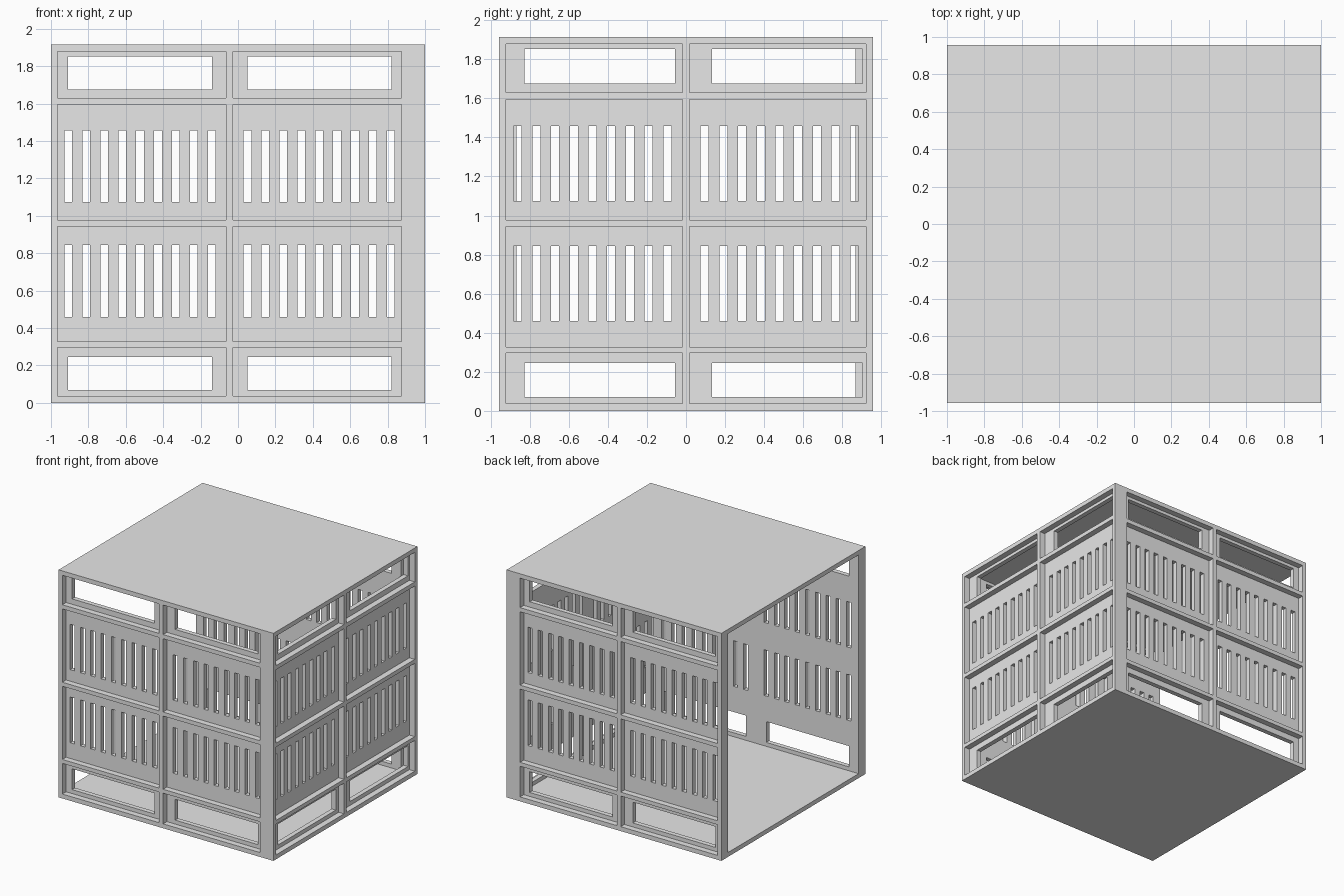
import bpy
import bmesh
from math import pi
from mathutils import Matrix, Vector

cube = bpy.data.objects.get("Cube")
if cube:
    bpy.data.objects.remove(cube, do_unlink=True)

grey = bpy.data.materials.new("plain grey")
grey.use_nodes = True
grey.diffuse_color = (0.8, 0.8, 0.8, 1)
grey.node_tree.nodes["Principled BSDF"].inputs["Base Color"].default_value = (0.8, 0.8, 0.8, 1)

SIZE = 1.915          # height and depth of the box
HALF = SIZE / 2
SLAB = 0.037          # floor, roof and rail thickness
FRAME, PANEL = 0.05, 0.04   # depth of the raised frame and of the sheet behind it
WALL = FRAME + PANEL
WINDOW_ROWS = [(0.07, 0.245), (1.675, 1.852)]
SLOT_ROWS = [(0.46, 0.845), (1.075, 1.457)]
PANEL_ROWS = [(SLAB, 0.295), (0.328, 0.944), (0.978, 1.595), (1.63, SIZE - SLAB)]


def finish(bm, name):
    bmesh.ops.recalc_face_normals(bm, faces=bm.faces)
    mesh = bpy.data.meshes.new(name)
    bm.to_mesh(mesh)
    bm.free()
    mesh.materials.append(grey)
    obj = bpy.data.objects.new(name, mesh)
    bpy.context.collection.objects.link(obj)


def sheet(name, half, holes, front, depth, place):
    """Upright sheet pierced by rectangular holes (u0, u1, v0, v1), front facing -y."""
    us = sorted({round(u, 4) for h in holes for u in h[:2]} | {-half, half})
    vs = sorted({round(v, 4) for h in holes for v in h[2:]} | {SLAB, SIZE - SLAB})
    bm = bmesh.new()
    grid = [[bm.verts.new((u, front, v)) for v in vs] for u in us]
    for i in range(len(us) - 1):
        for j in range(len(vs) - 1):
            u, v = (us[i] + us[i + 1]) / 2, (vs[j] + vs[j + 1]) / 2
            if not any(a < u < b and c < v < d for a, b, c, d in holes):
                bm.faces.new((grid[i][j], grid[i + 1][j], grid[i + 1][j + 1], grid[i][j + 1]))
    result = bmesh.ops.extrude_face_region(bm, geom=bm.faces[:])
    moved = [g for g in result["geom"] if isinstance(g, bmesh.types.BMVert)]
    bmesh.ops.translate(bm, verts=moved, vec=(0, depth, 0))
    bmesh.ops.delete(bm, geom=[v for v in bm.verts if not v.link_faces], context="VERTS")
    bmesh.ops.transform(bm, matrix=place, verts=bm.verts)
    finish(bm, name)


def wall(name, half, window_shift, place):
    # Raised frame: border, centre post and rails
    post = 0.018
    inner = half - 0.035
    bays = [(a, b, *row) for row in PANEL_ROWS for a, b in ((-inner, -post), (post, inner))]
    sheet(name + "_frame", half, bays, 0, FRAME, place)

    # Recessed sheet: open windows and rows of vertical slots
    holes = []
    for side in (-1, 1):
        a, b = sorted((side * 0.095, side * 0.865))
        holes += [(a + window_shift, b + window_shift, *row) for row in WINDOW_ROWS]
        for k in range(9):
            start = 0.075 + 0.0958 * k
            a, b = sorted((side * start, side * (start + 0.041)))
            holes += [(a, b, *row) for row in SLOT_ROWS]
    sheet(name + "_slotted_panel", half, holes, FRAME, PANEL, place)


def slab(name, z):
    bm = bmesh.new()
    bmesh.ops.create_cube(bm, size=1)
    bmesh.ops.scale(bm, vec=(2, SIZE, SLAB), verts=bm.verts)
    bmesh.ops.translate(bm, vec=(0, 0, z), verts=bm.verts)
    finish(bm, name)


# Floor and roof
slab("floor", SLAB / 2)
slab("roof", SIZE - SLAB / 2)

# Front and back walls butt against the full-depth side wall; the -x side is open
front_half = (2 - WALL) / 2
front = Matrix.Translation(Vector((-WALL / 2, -HALF, 0)))
wall("front_wall", front_half, 0, front)
wall("back_wall", front_half, 0, Matrix.Scale(-1, 4, (0, 1, 0)) @ front)
wall("left_wall", HALF, 0.039, Matrix.Translation((1, 0, 0)) @ Matrix.Rotation(pi / 2, 4, "Z"))
